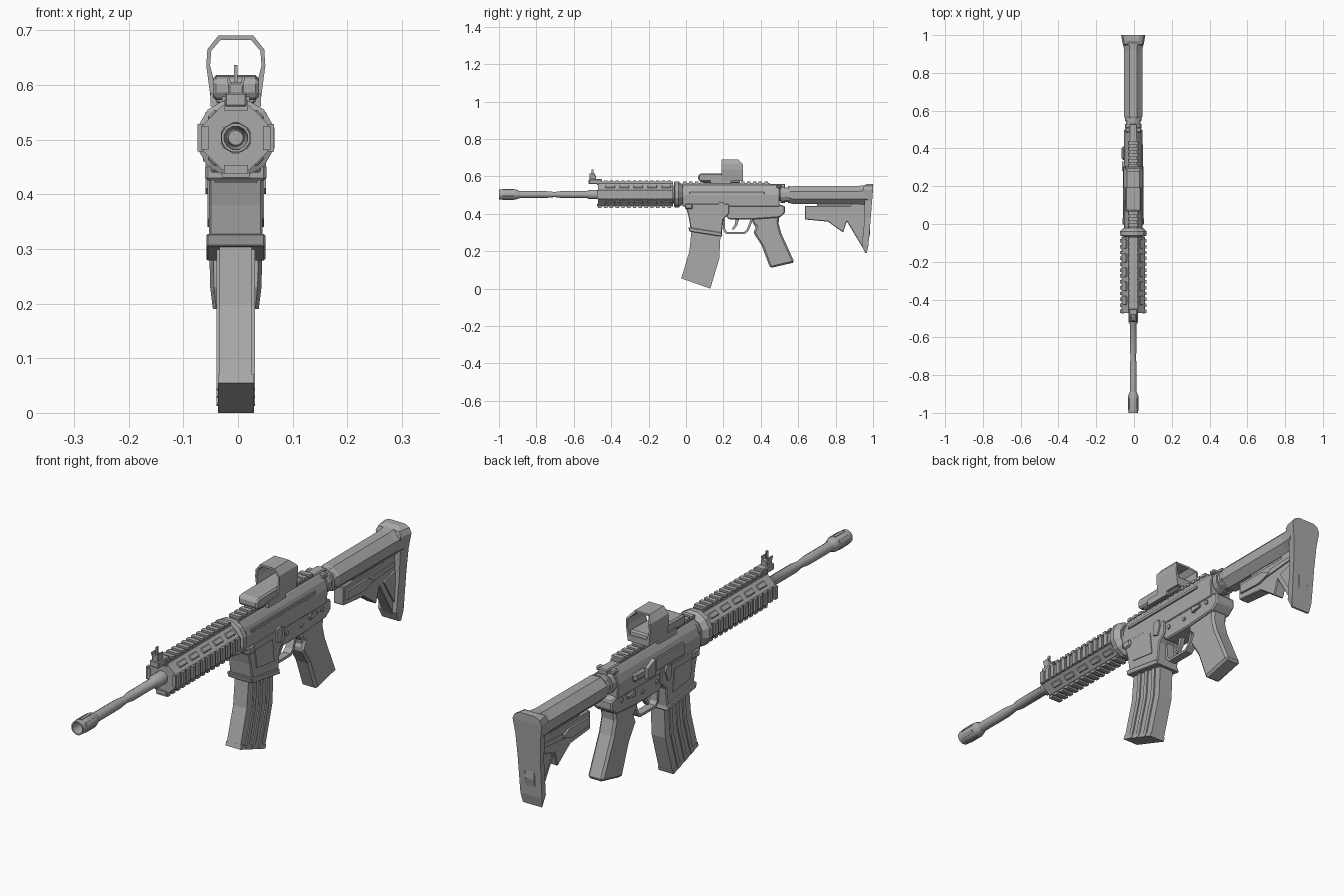
import bpy, bmesh, math
from mathutils import Matrix, Vector

cube = bpy.data.objects.get("Cube")
if cube:
    bpy.data.objects.remove(cube)

CX, CZ = -0.004, 0.503  # bore axis

grey = bpy.data.materials.new("gunmetal grey")
grey.use_nodes = True
grey.diffuse_color = (0.4, 0.4, 0.4, 1)
grey.node_tree.nodes["Principled BSDF"].inputs["Base Color"].default_value = (0.4, 0.4, 0.4, 1)


def finish(name, bm, bevel=0, smooth=False):
    bmesh.ops.recalc_face_normals(bm, faces=bm.faces)
    mesh = bpy.data.meshes.new(name)
    bm.to_mesh(mesh)
    bm.free()
    mesh.materials.append(grey)
    ob = bpy.data.objects.new(name, mesh)
    bpy.context.collection.objects.link(ob)
    if bevel:
        mod = ob.modifiers.new("chamfer", 'BEVEL')
        mod.width, mod.segments, mod.limit_method = bevel, 1, 'ANGLE'
    if smooth:
        bpy.ops.object.select_all(action='DESELECT')
        ob.select_set(True)
        bpy.context.view_layer.objects.active = ob
        bpy.ops.object.shade_smooth_by_angle(angle=math.radians(40))
    return ob


def extrude(name, pts, lo, hi, axis='x', hole=None, bevel=0):
    """Extrude a side (y, z) or front (x, z) outline, optionally with a matching hole."""
    bm = bmesh.new()
    place = (lambda p, d: (CX + d, *p)) if axis == 'x' else (lambda p, d: (CX + p[0], d, p[1]))
    loops = [[bm.verts.new(place(p, d)) for p in ring]
             for ring in ([pts, hole] if hole else [pts]) for d in (lo, hi)]
    n = len(pts)

    def bridge(a, b):
        for i in range(n):
            bm.faces.new((a[i], a[(i + 1) % n], b[(i + 1) % n], b[i]))
    bridge(loops[0], loops[1])
    if hole:
        bridge(loops[2], loops[3])
        bridge(loops[0], loops[2])
        bridge(loops[1], loops[3])
    else:
        bm.faces.new(loops[0])
        bm.faces.new(loops[1])
    return finish(name, bm, bevel)


def slab(name, pts, half, bevel=0):
    return extrude(name, pts, -half, half, bevel=bevel)


def boxes(name, specs, bevel=0, turn=None):
    """Join boxes given as (x0, x1, y0, y1, z0, z1) relative to the centre plane."""
    bm = bmesh.new()
    for x0, x1, y0, y1, z0, z1 in specs:
        m = Matrix.Translation((CX + (x0 + x1) / 2, (y0 + y1) / 2, (z0 + z1) / 2))
        m = m @ Matrix.Diagonal((x1 - x0, y1 - y0, z1 - z0, 1))
        bmesh.ops.create_cube(bm, size=1, matrix=m)
    if turn:
        bmesh.ops.rotate(bm, verts=bm.verts, cent=Vector((CX, 0, CZ)),
                         matrix=Matrix.Rotation(turn, 3, 'Y'))
    return finish(name, bm, bevel)


def lathe(name, profile, sides, cz=CZ, closed=False, smooth=False):
    """Revolve (y, radius) points about the bore direction."""
    bm = bmesh.new()
    rings = []
    for y, r in profile:
        rings.append([bm.verts.new((CX + r * math.cos(a), y, cz + r * math.sin(a)))
                      for a in [(i + .5) * math.tau / sides for i in range(sides)]])
    pairs = list(zip(rings, rings[1:])) + ([(rings[-1], rings[0])] if closed else [])
    for a, b in pairs:
        for i in range(sides):
            j = (i + 1) % sides
            bm.faces.new((a[i], a[j], b[j], b[i]))
    if not closed:
        bm.faces.new(rings[0])
        bm.faces.new(rings[-1])
    return finish(name, bm, smooth=smooth)


# Barrel and muzzle
lathe("barrel", [(-.92, .019), (-.75, .019), (-.70, .014), (-.67, .019), (-.53, .019),
                 (-.52, .026), (-.46, .026)], 12, smooth=True)
lathe("muzzle_device", [(-1, .027), (-.975, .028), (-.91, .028), (-.89, .02),
                        (-.91, .012), (-.96, .02), (-1, .022)], 12, closed=True, smooth=True)
for k in range(6):
    boxes("muzzle_rib", [(-.006, .006, -.98, -.92, CZ + .024, CZ + .029)], turn=k * math.tau / 6)

# Handguard: octagonal body with four toothed rails and vent frames
lathe("handguard", [(-.47, .045), (-.47, .064), (-.07, .064), (-.07, .045)], 8)
for k, height in enumerate((.069, .063, .065, .063)):
    rail = [(-.022, .022, -.475, -.07, CZ + .05, CZ + height)]
    rail += [(-.025, .025, -.47 + i * .031, -.452 + i * .031, CZ + height - .003, CZ + height + .007)
             for i in range(13)]
    boxes("handguard_rail", rail, turn=k * math.pi / 2)
for k in range(4):
    vents = [(-.011, .011, -.43 + i * .075, -.38 + i * .075, CZ + .05, CZ + .064) for i in range(5)]
    boxes("handguard_vent", vents, bevel=.003, turn=(k + .5) * math.pi / 2)

# Front sight
boxes("front_sight_base", [(-.02, .02, -.52, -.45, .56, .585), (-.014, .014, -.515, -.48, .58, .605)], .003)
for s in (-1, 1):
    extrude("front_sight_ear", [(s * .008, .60), (s * .014, .60), (s * .017, .615), (s * .012, .615)],
            -.515, -.487, 'y')
boxes("front_sight_post", [(-.003, .003, -.505, -.495, .60, .636)])

# Locking ring between handguard and receiver
lathe("barrel_nut", [(-.08, .05), (-.01, .05)], 12)
lathe("locking_ring", [(-.065, .062), (-.06, .073), (-.04, .073), (-.02, .055)], 12)

# Upper receiver
upper = [(-.046, .44), (-.048, .50), (-.038, .53), (-.022, .555),
         (.022, .555), (.038, .53), (.048, .50), (.046, .44)]
extrude("upper_receiver", upper, -.02, .50, 'y', bevel=.003)
boxes("receiver_rail", [(-.02, .02, -.02, .45, .55, .565)] +
      [(-.024, .024, -.015 + i * .031, .004 + i * .031, .562, .574) for i in range(15)])
boxes("charging_handle", [(-.02, .02, .43, .53, .535, .56), (-.042, .042, .485, .51, .538, .555)], .004)
boxes("ejection_port_cover", [(-.054, -.044, .09, .27, .465, .515)], .003)
extrude("brass_deflector", [(.28, .46), (.28, .52), (.33, .50), (.33, .46)], -.06, -.04)
boxes("forward_assist", [(-.062, -.04, .34, .41, .475, .51)], .008)
boxes("upper_side_ridge", [(.044, .052, .02, .42, .505, .518)], .002)

# Lower receiver and flared magazine well
slab("lower_receiver", [(.0, .45), (.5, .45), (.53, .44), (.53, .405), (.50, .38),
                        (.36, .37), (.23, .37), (.2, .40), (.0, .42)], .042, .005)
slab("magazine_well", [(-.005, .455), (.015, .38), (.025, .315), (.19, .285), (.2, .37),
                       (.23, .40), (.23, .455)], .049, .004)
slab("magazine_well_flare", [(.012, .328), (.19, .30), (.195, .278), (.018, .305)], .054, .003)
boxes("front_pivot", [(-.056, .056, -.005, .035, .425, .455)], .005)

# Pins and controls on both sides
for s in (-1, 1):
    for y, z, r in ((.25, .415, .009), (.34, .41, .008), (.40, .425, .014), (.47, .425, .009)):
        disc = [(y + r * math.cos(a * math.tau / 8), z + r * math.sin(a * math.tau / 8)) for a in range(8)]
        extrude("receiver_pin", disc, s * .038, s * .047)
    extrude("selector_lever", [(.39, .415), (.435, .42), (.437, .43), (.39, .437)], s * .04, s * .05)
    extrude("bolt_catch", [(.17, .41), (.195, .40), (.21, .44), (.2, .465), (.175, .46)], s * .046, s * .055)
    extrude("magazine_well_panel", [(.04, .43), (.15, .43), (.16, .34), (.05, .355)], s * .046, s * .052)

# Magazine with vertical side ribs
mag = [(.03, .32), (.185, .30), (.178, .16), (.13, .0), (-.025, .055), (.018, .20)]
slab("magazine", mag, .03)
for s in (-1, 1):
    for t in (.2, .45, .72):
        front = [Vector(mag[i]).lerp(Vector(mag[j]), t) for i, j in ((0, 1), (5, 2), (4, 3))]
        back = [p + Vector((.017, -.003)) for p in reversed(front)]
        extrude("magazine_rib", front + back, s * .028, s * .035)
slab("magazine_floor_plate", [(-.021, .07), (.135, .016), (.13, .0), (-.026, .055)], .033)

# Trigger and guard
slab("trigger_guard", [(.195, .375), (.2, .31), (.215, .292), (.315, .292), (.335, .31), (.355, .36),
                       (.345, .37), (.325, .315), (.31, .302), (.22, .302), (.21, .315), (.207, .375)], .016)
slab("trigger", [(.265, .375), (.262, .345), (.245, .318), (.255, .315), (.275, .34), (.285, .375)], .008)

# Pistol grip
slab("pistol_grip", [(.35, .385), (.355, .35), (.375, .33), (.36, .30), (.405, .23), (.45, .11),
                     (.58, .14), (.51, .295), (.495, .35), (.50, .39)], .034, .009)

# Buffer tube and stock
lathe("buffer_tube", [(.48, .036), (.97, .036)], 12, smooth=True)
lathe("castle_nut", [(.505, .046), (.53, .046), (.53, .04), (.545, .04), (.545, .046), (.56, .046)], 12)
lathe("stock_sleeve", [(.555, .046), (.57, .052), (.92, .053), (.97, .058)], 8, cz=.50)
boxes("stock_side_rail", [(s * .043 - .004, s * .043 + .004, .60, .95, .485, .50) for s in (-1, 1)])
slab("stock_frame", [(.635, .443), (.635, .37), (.76, .358), (.84, .30), (.86, .36), (.962, .19),
                     (.985, .30), (.98, .47), (.88, .46), (.88, .443)], .022, .003)
boxes("stock_bridge", [(-.018, .018, .70, .96, .43, .46)])
for s in (-1, 1):
    extrude("stock_lever", [(.65, .425), (.78, .425), (.82, .405), (.76, .385), (.65, .39)], s * .02, s * .03)
    extrude("stock_strut", [(.79, .395), (.95, .41), (.95, .425), (.82, .42)], s * .02, s * .027)
    extrude("stock_gusset", [(.88, .37), (.95, .39), (.955, .25)], s * .02, s * .028)

# Butt plate: stacked cross-sections, (height, front, back, half width)
bm = bmesh.new()
rows = [(.19, .958, .966, .042), (.23, .94, .975, .047), (.38, .955, .988, .05), (.47, .955, .995, .055),
        (.53, .945, 1.0, .064), (.55, .95, 1.0, .055), (.56, .97, 1.0, .035)]
rings = [[bm.verts.new((CX + x, y, z)) for x, y in ((-w * .85, f), (w * .85, f), (w, b), (-w, b))]
         for z, f, b, w in rows]
for a, b in zip(rings, rings[1:]):
    for i in range(4):
        bm.faces.new((a[i], a[(i + 1) % 4], b[(i + 1) % 4], b[i]))
bm.faces.new(rings[0])
bm.faces.new(rings[-1])
finish("butt_plate", bm)

# Reflex sight: mount, body and open hood
boxes("sight_mount", [(-.036, .036, .09, .29, .565, .583)], .004)
slab("sight_body", [(.065, .58), (.065, .608), (.08, .615), (.30, .618), (.305, .575), (.08, .572)], .042, .006)
outer = [(-.046, .575), (-.054, .635), (-.052, .665), (-.032, .69),
         (.032, .69), (.052, .665), (.054, .635), (.046, .575)]
inner = [(-.038, .60), (-.047, .635), (-.045, .662), (-.028, .682),
         (.028, .682), (.045, .662), (.047, .635), (.038, .60)]
hood = extrude("sight_hood", outer, .19, .305, 'y', hole=inner)
for v in hood.data.vertices:
    if v.co.y > .3 and v.co.z > .67:
        v.co.y -= .025
for s in (-1, 1):
    extrude("mount_clamp", [(.13, .56), (.13, .585), (.24, .585), (.24, .56)], s * .032, s * .046)
